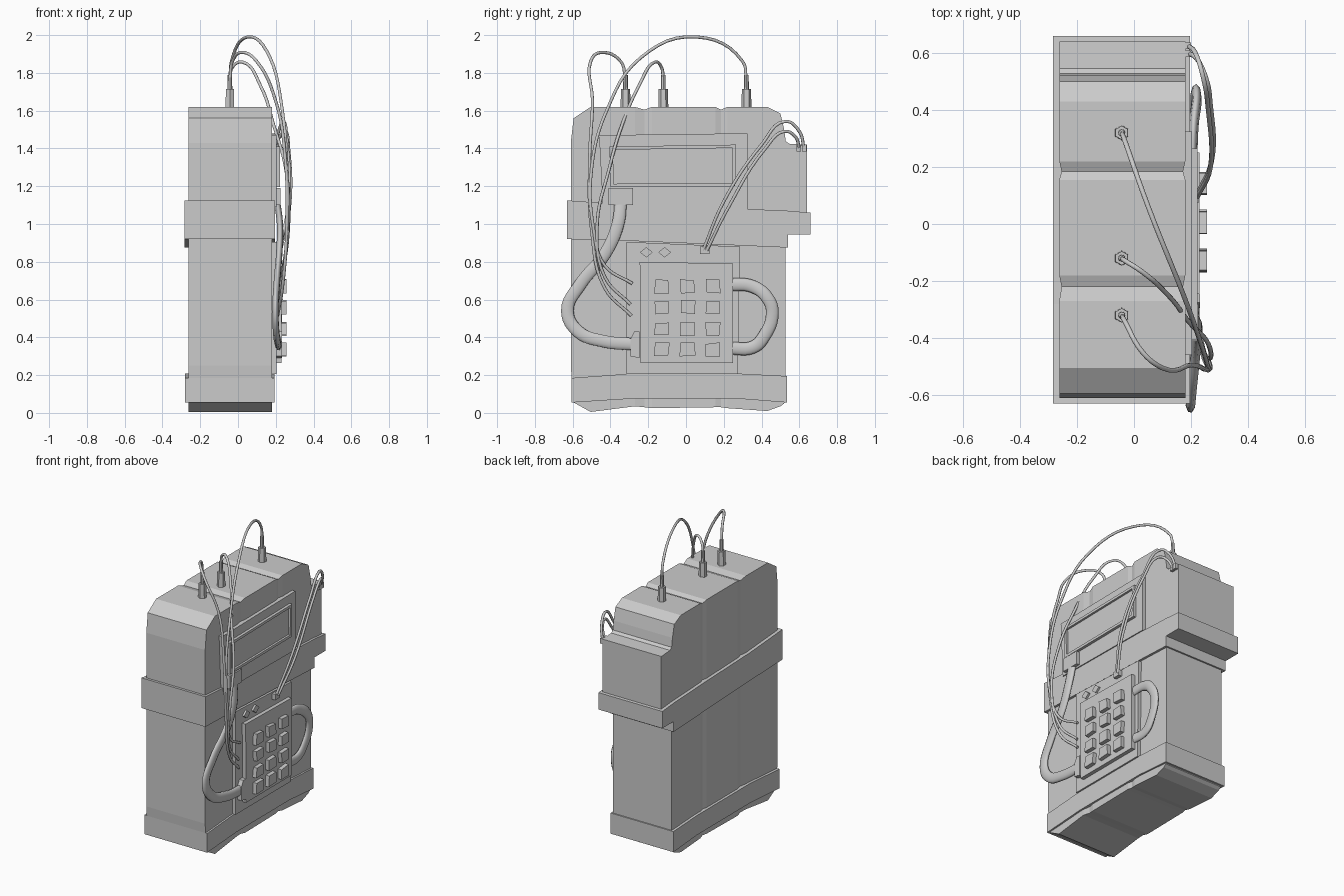
import bpy, bmesh, math, random
from mathutils import Matrix, Vector

random.seed(4)


def finish(name, bm):
    bmesh.ops.recalc_face_normals(bm, faces=bm.faces)
    me = bpy.data.meshes.new(name)
    bm.to_mesh(me)
    bm.free()
    ob = bpy.data.objects.new(name, me)
    bpy.context.collection.objects.link(ob)
    return ob


def smooth(ob, angle=35):
    bpy.ops.object.select_all(action='DESELECT')
    bpy.context.view_layer.objects.active = ob
    ob.select_set(True)
    bpy.ops.object.shade_smooth_by_angle(angle=math.radians(angle))


def loft(name, stations, x0, x1):
    """Rectangular sections along y: (y, z low, z high, side inset)."""
    bm = bmesh.new()
    rings = [[bm.verts.new(p) for p in ((x0 + i, y, a), (x1 - i, y, a), (x1 - i, y, b), (x0 + i, y, b))]
             for y, a, b, i in stations]
    for r, s in zip(rings, rings[1:]):
        for k in range(4):
            bm.faces.new((r[k], r[(k + 1) % 4], s[(k + 1) % 4], s[k]))
    bm.faces.new(rings[0])
    bm.faces.new(rings[-1])
    return finish(name, bm)


def slab(name, yz, x0, x1, rim=0, depth=0):
    """Outline in the yz plane raised along x, optionally with a sunken face."""
    bm = bmesh.new()
    low = [bm.verts.new((x0, y, z)) for y, z in yz]
    top = [bm.verts.new((x1, y, z)) for y, z in yz]
    n = len(yz)
    for k in range(n):
        bm.faces.new((low[k], low[(k + 1) % n], top[(k + 1) % n], top[k]))
    bm.faces.new(low[::-1])
    face = bm.faces.new(top)
    bmesh.ops.recalc_face_normals(bm, faces=bm.faces)
    if rim:
        bmesh.ops.inset_region(bm, faces=[face], thickness=rim)
        r = bmesh.ops.extrude_discrete_faces(bm, faces=[face])
        for v in r['faces'][0].verts:
            v.co.x -= depth
    return finish(name, bm)


def rect(y0, y1, z0, z1):
    return [(y0, z0), (y1, z0), (y1, z1), (y0, z1)]


def tube(name, pts, radius, flat=1.0, x=0.0):
    """Round cable through points; flat < 1 squashes it along x around plane x."""
    cu = bpy.data.curves.new(name, 'CURVE')
    cu.dimensions = '3D'
    cu.bevel_depth = radius
    cu.bevel_resolution = 2
    cu.resolution_u = 6
    cu.use_fill_caps = True
    sp = cu.splines.new('BEZIER')
    sp.bezier_points.add(len(pts) - 1)
    for b, p in zip(sp.bezier_points, pts):
        b.co = ((p[0] - x) / flat, p[1], p[2])
        b.handle_left_type = b.handle_right_type = 'AUTO'
    ob = bpy.data.objects.new(name, cu)
    ob.location.x = x
    ob.scale.x = flat
    bpy.context.collection.objects.link(ob)
    bpy.ops.object.select_all(action='DESELECT')
    bpy.context.view_layer.objects.active = ob
    ob.select_set(True)
    bpy.ops.object.convert(target='MESH')
    smooth(bpy.context.view_layer.objects.active, 60)


# Main case with two shallow grooves
loft("case_body", [
    (-0.61, 0.25, 1.43, 0), (-0.595, 0.055, 1.56, 0), (-0.505, 0.005, 1.62, 0),
    (-0.27, 0.035, 1.62, 0), (-0.22, 0.03, 1.605, 0.008), (-0.18, 0.025, 1.62, 0),
    (0.155, 0.03, 1.62, 0), (0.185, 0.03, 1.605, 0.008), (0.22, 0.025, 1.62, 0),
    (0.43, 0.01, 1.62, 0), (0.50, 0.035, 1.585, 0), (0.52, 0.05, 1.50, 0),
    (0.528, 0.2, 1.44, 0)], -0.262, 0.18)

# Lower trim, middle band and rear block
loft("lower_trim", [(-0.605, 0.055, 0.185, 0), (-0.29, 0.075, 0.208, 0),
                    (0.28, 0.075, 0.208, 0), (0.535, 0.055, 0.195, 0)], -0.28, 0.192)
loft("middle_band", [(-0.63, 0.92, 1.125, 0), (-0.28, 0.91, 1.10, 0),
                     (0.2, 0.89, 1.085, 0), (0.54, 0.875, 1.07, 0)], -0.284, 0.196)
loft("band_end", [(0.54, 0.945, 1.07, 0), (0.66, 0.945, 1.06, 0)], -0.284, 0.196)
loft("rear_block", [(0.51, 1.0, 1.455, 0), (0.545, 1.0, 1.425, 0), (0.64, 1.0, 1.42, 0)],
     -0.262, 0.18)

# Screen plate and sunken screen
slab("screen_plate", [(-0.44, 1.09), (0.325, 1.08), (0.325, 1.48), (-0.46, 1.47)], 0.17, 0.203)
slab("screen", [(-0.40, 1.195), (0.26, 1.20), (0.265, 1.42), (-0.405, 1.41)], 0.19, 0.222, 0.025, 0.014)

# Keypad backing and plate
slab("keypad_backing", [(-0.315, 0.205), (0.275, 0.205), (0.285, 0.88), (-0.315, 0.905)], 0.17, 0.203)
slab("keypad_plate", [(-0.24, 0.265), (0.25, 0.265), (0.25, 0.79), (-0.245, 0.80)], 0.19, 0.229)

# Slightly uneven keys
for row, z in enumerate((0.67, 0.56, 0.445, 0.335)):
    for col, y in enumerate((-0.128, 0.008, 0.142)):
        j = [random.uniform(-0.005, 0.005) for _ in range(8)]
        c = [(y + a * 0.038 + j[2 * k], z + b * 0.034 + j[2 * k + 1])
             for k, (a, b) in enumerate(((-1, -1), (1, -1), (1, 1), (-1, 1)))]
        slab(f"key_{row}_{col}", c, 0.22, 0.256)

# Indicator diamonds
for i, y in enumerate((-0.21, -0.113)):
    slab(f"indicator_{i}", [(y - 0.034, 0.85), (y, 0.823), (y + 0.034, 0.85), (y, 0.877)], 0.19, 0.216)

# Sockets and plugs on the side
slab("panel_socket", rect(0.075, 0.125, 0.84, 0.88), 0.19, 0.228)
slab("cable_plug_top", rect(-0.41, -0.28, 1.10, 1.19), 0.18, 0.226)
slab("cable_plug_bottom", [(-0.295, 0.30), (-0.245, 0.29), (-0.245, 0.43), (-0.275, 0.43), (-0.295, 0.39)],
     0.19, 0.232)
for i, y in enumerate((0.597, 0.625)):
    slab(f"rear_socket_{i}", rect(y - 0.012, y + 0.012, 1.385, 1.42), 0.17, 0.20)

# Thick flattened cables
tube("left_cable", [(0.205, -0.345, 1.13), (0.222, -0.36, 1.0), (0.218, -0.43, 0.84),
                    (0.205, -0.56, 0.68), (0.198, -0.628, 0.54), (0.202, -0.57, 0.43),
                    (0.21, -0.44, 0.38), (0.215, -0.26, 0.362)], 0.035, 0.5, 0.21)
tube("right_loop", [(0.205, 0.23, 0.68), (0.21, 0.35, 0.67), (0.22, 0.43, 0.61),
                    (0.217, 0.457, 0.53), (0.21, 0.41, 0.40), (0.205, 0.355, 0.348),
                    (0.205, 0.23, 0.342)], 0.034, 0.5, 0.21)

# Top connectors: six-sided base, thin neck
for i, y in enumerate((-0.32, -0.12, 0.32)):
    for part, r, z0, z1, n in (("base", 0.027, 1.59, 1.715, 6), ("neck", 0.013, 1.70, 1.79, 8)):
        bm = bmesh.new()
        bmesh.ops.create_cone(bm, cap_ends=True, segments=n, radius1=r, radius2=r * 0.9, depth=z1 - z0,
                              matrix=Matrix.Translation(Vector((-0.043, y, (z0 + z1) / 2))))
        finish(f"connector_{part}_{i}", bm)

# Thin wires from the top connectors to the keypad
W = 0.0085
tube("wire_rear", [(-0.043, 0.32, 1.76), (-0.035, 0.30, 1.86), (0.05, 0.06, 1.99), (0.17, -0.24, 1.88),
                   (0.235, -0.42, 1.60), (0.26, -0.50, 1.29), (0.265, -0.49, 0.98),
                   (0.24, -0.43, 0.78), (0.215, -0.285, 0.685)], W)
tube("wire_middle", [(-0.043, -0.12, 1.76), (-0.03, -0.13, 1.83), (0.025, -0.165, 1.857),
                     (0.12, -0.25, 1.73), (0.19, -0.34, 1.52), (0.255, -0.41, 1.28), (0.268, -0.47, 1.0),
                     (0.235, -0.43, 0.72), (0.21, -0.295, 0.575)], W)
tube("wire_front", [(-0.043, -0.32, 1.76), (-0.03, -0.345, 1.86), (0.03, -0.45, 1.908),
                    (0.10, -0.505, 1.86), (0.20, -0.495, 1.65), (0.25, -0.51, 1.35),
                    (0.258, -0.50, 0.97), (0.235, -0.43, 0.66), (0.21, -0.29, 0.515)], W)

# Paired wires from the rear sockets to the panel socket
tube("side_wire_outer", [(0.19, 0.625, 1.40), (0.215, 0.60, 1.49), (0.24, 0.525, 1.543), (0.26, 0.40, 1.42),
                         (0.268, 0.20, 1.12), (0.22, 0.09, 0.86)], W)
tube("side_wire_inner", [(0.19, 0.60, 1.40), (0.22, 0.58, 1.46), (0.25, 0.52, 1.49), (0.268, 0.42, 1.40),
                         (0.272, 0.22, 1.08), (0.225, 0.11, 0.86)], W)
